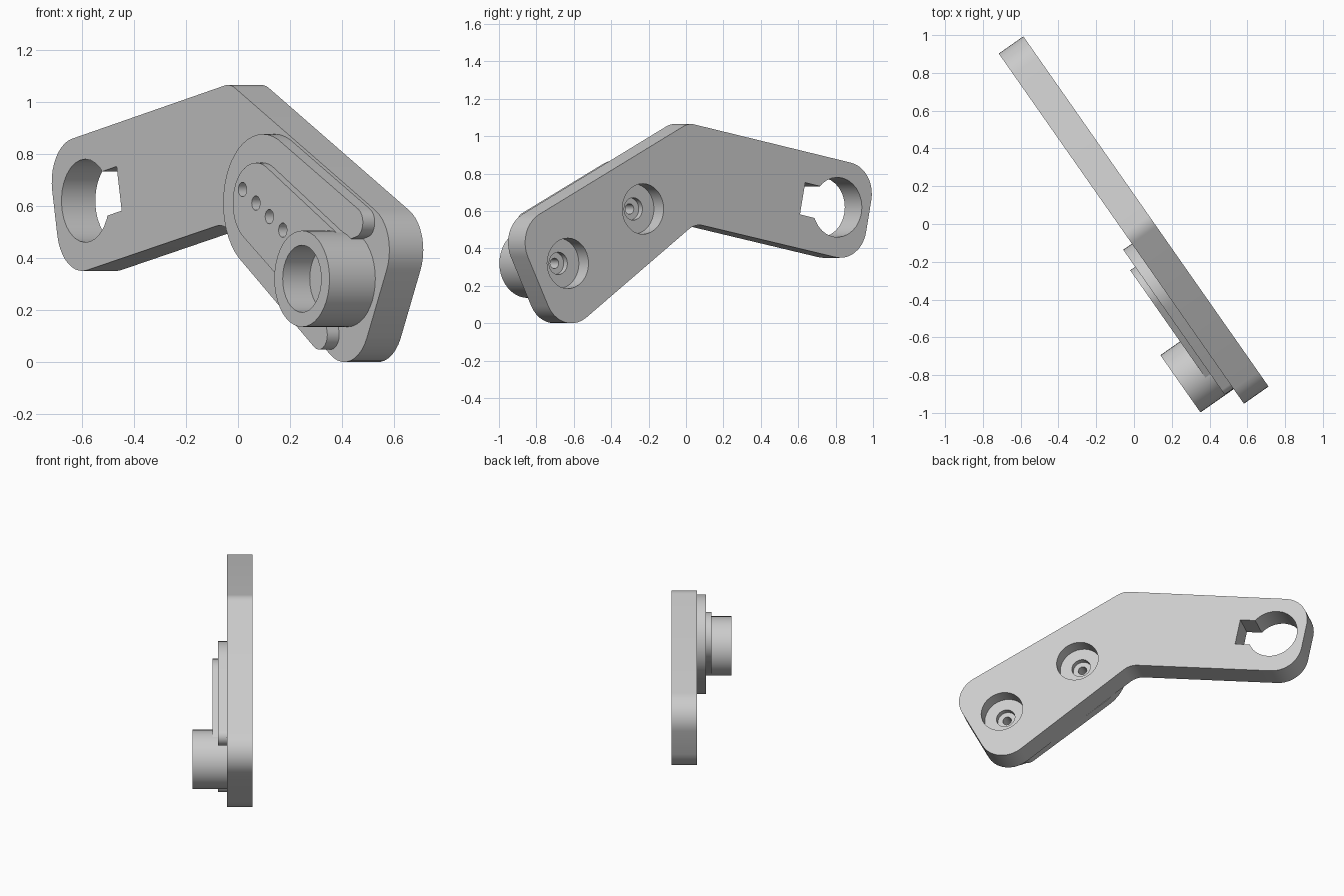
import bpy, bmesh, math
from mathutils import Matrix, Vector
from mathutils.geometry import convex_hull_2d

if "Cube" in bpy.data.objects:
    bpy.data.objects.remove(bpy.data.objects["Cube"], do_unlink=True)

grey = bpy.data.materials.new("light_grey")
grey.use_nodes = True
COLOUR = (0.6, 0.6, 0.6, 1)
grey.diffuse_color = COLOUR
grey.node_tree.nodes["Principled BSDF"].inputs["Base Color"].default_value = COLOUR

# Profiles are drawn in the plane of the arm, which stands upright and turned
TURN = math.radians(35)
s, c = math.sin(TURN), math.cos(TURN)
FRAME = Matrix(((s, 0, -c, 0), (-c, 0, -s, 0), (0, 1, 0, 0), (0, 0, 0, 1)))


def circle(centre, r, n=32):
    return [Vector((centre[0] + r * math.cos(2 * math.pi * i / n),
                    centre[1] + r * math.sin(2 * math.pi * i / n))) for i in range(n)]


def hull(*discs):
    """Outline wrapped tightly round several discs (centre, radius)."""
    pts = [p for centre, r in discs for p in circle(centre, r, 48)]
    return [pts[i] for i in convex_hull_2d(pts)]


def rounded(corners, steps=10):
    """Polygon whose corners (x, y, radius) are replaced by arcs."""
    out = []
    for i, (x, y, r) in enumerate(corners):
        p = Vector((x, y))
        a = (Vector(corners[i - 1][:2]) - p).normalized()
        b = (Vector(corners[(i + 1) % len(corners)][:2]) - p).normalized()
        half = a.angle(b) / 2
        mid = p + (a + b).normalized() * (r / math.sin(half))
        start = p + a * (r / math.tan(half)) - mid
        end = p + b * (r / math.tan(half)) - mid
        sweep = start.angle_signed(end)
        for k in range(steps + 1):
            t = -sweep * k / steps
            out.append(mid + Matrix.Rotation(t, 2) @ start)
    return out


def prism(name, outline, low, high):
    bm = bmesh.new()
    face = bm.faces.new([bm.verts.new((p[0], p[1], low)) for p in outline])
    top = bmesh.ops.extrude_face_region(bm, geom=[face])["geom"]
    verts = [v for v in top if isinstance(v, bmesh.types.BMVert)]
    bmesh.ops.translate(bm, verts=verts, vec=(0, 0, high - low))
    bmesh.ops.recalc_face_normals(bm, faces=bm.faces)
    mesh = bpy.data.meshes.new(name)
    bm.to_mesh(mesh)
    bm.free()
    mesh.materials.append(grey)
    ob = bpy.data.objects.new(name, mesh)
    bpy.context.collection.objects.link(ob)
    ob.matrix_world = FRAME
    return ob


def cut(ob, outline, low, high):
    cutter = prism("cutter", outline, low, high)
    cutter.hide_render = True
    mod = ob.modifiers.new("cut", "BOOLEAN")
    mod.operation = "DIFFERENCE"
    mod.solver = "EXACT"
    mod.object = cutter
    bpy.context.view_layer.objects.active = ob
    bpy.ops.object.modifier_apply(modifier=mod.name)
    bpy.data.objects.remove(cutter, do_unlink=True)


BACK, FRONT, PAD_TOP, STRIP_TOP, BOSS_TOP = -0.09, 0.069, 0.125, 0.157, 0.284
HUB, BOSS = (0.344, 0.611), (0.834, 0.32)


def meet(p, m, q, n):
    """Crossing of two lines given by a point and a slope."""
    x = (q[1] - p[1] + m * p[0] - n * q[0]) / (m - n)
    return (x, p[1] + m * (x - p[0]))


# Bent plate, bounded by six straight edges with rounded corners
edges = [((0, 1.061), 0.2), ((-1.13, 0.575), -5), ((0, 0.532), 0.196),
         ((0, 0.534), -0.706), ((1.028, 0.222), 1.97), ((0.063, 1.061), -0.5)]
radii = [0.17, 0.17, 0.12, 0.17, 0.17, 0.11]
corners = []
for i, r in enumerate(radii):
    corners.append((*meet(*edges[i], *edges[(i + 1) % 6]), r))
plate = prism("bent_plate", rounded(corners), BACK, FRONT)

# Keyed opening at the far end: round hole with a square notch
cut(plate, circle((-0.925, 0.62), 0.16, 28), -0.3, 0.3)
cut(plate, [(-0.715, 0.752), (-0.681, 0.582), (-0.877, 0.542), (-0.911, 0.712)], -0.3, 0.3)

# Raised layers on the front
upper_arm = prism("upper_pad_arm", hull((HUB, 0.265), ((0.958, 0.537), 0.057)), FRONT, PAD_TOP)
lower_arm = prism("lower_pad_arm", hull((HUB, 0.265), ((0.72, 0.105), 0.057)), FRONT, PAD_TOP)
strip = prism("raised_strip", hull((HUB, 0.155), (BOSS, 0.18)), FRONT, STRIP_TOP)
boss = prism("round_boss", circle(BOSS, 0.185, 40), FRONT, BOSS_TOP)
cut(boss, circle(BOSS, 0.129), STRIP_TOP, 0.5)

# Stepped screw holes from the back, running through to the front
for centre in (HUB, BOSS):
    cut(plate, circle(centre, 0.135), -0.3, 0)
    cut(plate, circle(centre, 0.06, 24), -0.3, 0.035)
    for part in (plate, upper_arm, lower_arm, strip, boss):
        cut(part, circle(centre, 0.028, 16), -0.3, 0.5)

# Row of small blind holes in the strip
for k in (-1, 1, 2):
    spot = (HUB[0] + 0.09 * k, HUB[1] - 0.052 * k)
    for part in (strip, upper_arm, lower_arm):
        cut(part, circle(spot, 0.028, 16), 0.085, 0.5)

# Smooth curved walls, sharp rims
bpy.ops.object.select_all(action="DESELECT")
for part in (plate, upper_arm, lower_arm, strip, boss):
    part.select_set(True)
bpy.context.view_layer.objects.active = plate
bpy.ops.object.shade_smooth_by_angle(angle=math.radians(30))
